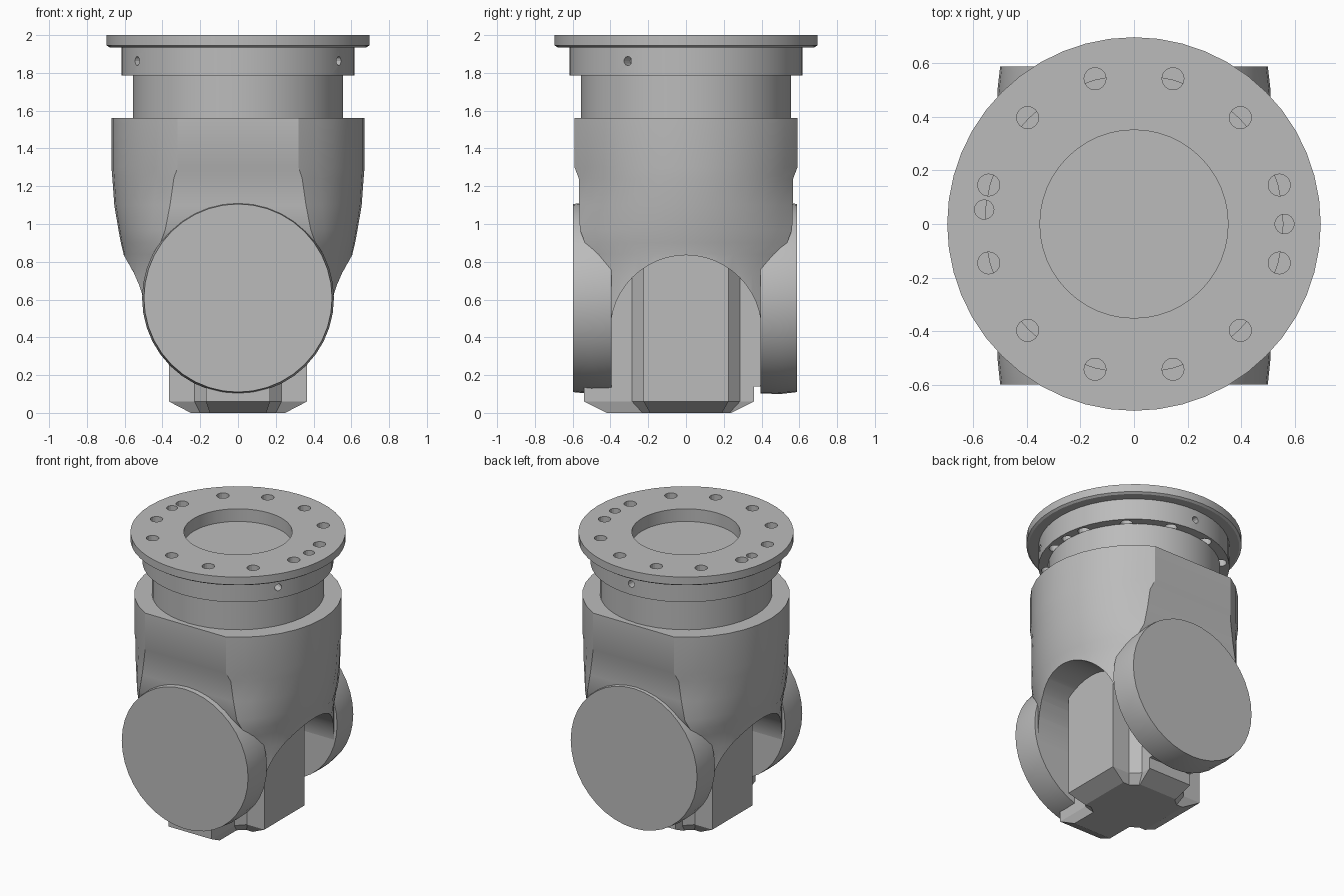
import bpy, bmesh, math
from mathutils import Matrix, Vector

if "Cube" in bpy.data.objects:
    bpy.data.objects.remove(bpy.data.objects["Cube"], do_unlink=True)

GREY = (0.5, 0.5, 0.5, 1)
metal = bpy.data.materials.new("plain grey metal")
metal.diffuse_color = GREY
metal.use_nodes = True
metal.node_tree.nodes["Principled BSDF"].inputs["Base Color"].default_value = GREY


def finish(name, bm, smooth=True):
    bmesh.ops.recalc_face_normals(bm, faces=bm.faces)
    mesh = bpy.data.meshes.new(name)
    bm.to_mesh(mesh)
    bm.free()
    mesh.materials.append(metal)
    obj = bpy.data.objects.new(name, mesh)
    bpy.context.collection.objects.link(obj)
    if smooth:
        shade(obj)
    return obj


def shade(obj):
    bpy.ops.object.select_all(action='DESELECT')
    obj.select_set(True)
    bpy.context.view_layer.objects.active = obj
    bpy.ops.object.shade_smooth_by_angle(angle=math.radians(22))


def loft(name, rings, smooth=True):
    """Skin a stack of equal-length closed rings and cap both ends."""
    bm = bmesh.new()
    rows = [[bm.verts.new(p) for p in ring] for ring in rings]
    n = len(rows[0])
    for low, high in zip(rows, rows[1:]):
        for i in range(n):
            j = (i + 1) % n
            bm.faces.new((low[i], low[j], high[j], high[i]))
    bm.faces.new(rows[0])
    bm.faces.new(rows[-1])
    return finish(name, bm, smooth)


def lathe(name, profile, sides=48, turn=Matrix()):
    """Revolve (radius, height) points about z, then apply a turn."""
    rings = []
    for r, h in profile:
        angles = [2 * math.pi * i / sides for i in range(sides)]
        rings.append([turn @ Vector((r * math.cos(a), r * math.sin(a), h)) for a in angles])
    return loft(name, rings)


def cut(obj, cutters):
    """Subtract each cutter and remove it."""
    for cutter in cutters:
        mod = obj.modifiers.new("cut", 'BOOLEAN')
        mod.operation = 'DIFFERENCE'
        mod.solver = 'EXACT'
        mod.object = cutter
    bpy.context.view_layer.update()
    result = bpy.data.meshes.new_from_object(
        obj.evaluated_get(bpy.context.evaluated_depsgraph_get()))
    obj.modifiers.clear()
    obj.data = result
    for cutter in cutters:
        bpy.data.objects.remove(cutter, do_unlink=True)
    shade(obj)


# Mounting flange with a shallow recess and a collar below it
flange = lathe("mounting_flange", [
    (0.35, 1.91), (0.35, 2.0), (0.695, 2.0), (0.695, 1.945),
    (0.68, 1.935), (0.617, 1.935), (0.617, 1.785), (0.3, 1.785)])

# Bolt ring, two dowel holes and three radial set-screw holes
spots = [(0.56, math.radians(15 + 30 * i)) for i in range(12)]
spots += [(0.56, 0), (0.56, math.radians(174.5))]
cutters = []
for r, a in spots:
    move = Matrix.Translation((r * math.cos(a), r * math.sin(a), 0))
    size = 0.041 if len(cutters) < 12 else 0.036
    cutters.append(lathe("hole_cutter", [(size, 1.7), (size, 2.1)], 16, move))
for deg in (90, 210, 330):
    turn = (Matrix.Translation((0, 0, 1.863)) @ Matrix.Rotation(math.radians(deg), 4, 'Z')
            @ Matrix.Rotation(math.pi / 2, 4, 'Y'))
    cutters.append(lathe("screw_cutter", [(0.024, 0.55), (0.024, 0.66)], 12, turn))
cut(flange, cutters)

# Neck between the collar and the yoke
lathe("neck", [(0.556, 1.5), (0.556, 1.787)])


# Yoke body: round flanks joined by flat front and back faces
def yoke_ring(z, wide, corner, deep, steps=12):
    """Ring from half width, half width of the flat, and half depth."""
    c = (wide ** 2 - corner ** 2 - deep ** 2) / (2 * (wide - corner))
    r = wide - c
    end = math.atan2(deep, corner - c)
    arc = [end * (2 * i / steps - 1) for i in range(steps + 1)]
    side = [(c + r * math.cos(a), r * math.sin(a), z) for a in arc]
    return side + [(-x, -y, z) for x, y, z in side]


body = loft("yoke_body", [yoke_ring(*level) for level in [
    (0.48, 0.60, 0.47, 0.41), (0.74, 0.60, 0.47, 0.41), (0.84, 0.605, 0.44, 0.48),
    (0.90, 0.62, 0.41, 0.535), (0.97, 0.633, 0.385, 0.562), (1.1, 0.655, 0.36, 0.565),
    (1.24, 0.665, 0.34, 0.567), (1.30, 0.67, 0.32, 0.59), (1.56, 0.67, 0.32, 0.59)]])

# Arched slot through the yoke from side to side
arch = [(0.4 * math.cos(math.pi * i / 24), 0.435 + 0.4 * math.sin(math.pi * i / 24))
        for i in range(25)]
arch = [(0.4, 0.1)] + arch + [(-0.4, 0.1)]
cut(body, [loft("slot_cutter", [[(x, y, z) for y, z in arch] for x in (-1, 1)])])

# Round lugs on the front and back
for name, sign, outer in (("front_lug", 1, 0.598), ("back_lug", -1, 0.587)):
    turn = Matrix.Translation((0, 0, 0.608)) @ Matrix.Rotation(sign * math.pi / 2, 4, 'X')
    lathe(name, [(0.505, 0.395), (0.508, 0.5), (0.498, outer)], 40, turn)


# Cross-shaped centre block with a tapered foot
def cross_ring(z, end_x, half_y, neck, half_x, front, back):
    (nx, ny) = neck
    quarter = [(end_x, half_y), (nx, half_y), (half_x, ny), (half_x, back)]
    rear = quarter + [(-x, y) for x, y in reversed(quarter)]
    fore = [(x, -front if y == back else -y) for x, y in reversed(rear)]
    return [(x, y, z) for x, y in rear + fore]


loft("centre_block", [
    cross_ring(0, 0.25, 0.19, (0.2, 0.23), 0.15, 0.42, 0.24),
    cross_ring(0.06, 0.365, 0.225, (0.23, 0.285), 0.17, 0.54, 0.36),
    cross_ring(0.86, 0.365, 0.225, (0.23, 0.285), 0.17, 0.54, 0.36)], smooth=False)

# Spacer between the block and the back lug
rim = [(-0.17, 0.34), (0.17, 0.34), (0.17, 0.42), (-0.17, 0.42)]
loft("back_spacer", [[(x, y, z) for x, y in rim] for z in (0.14, 0.86)], smooth=False)
